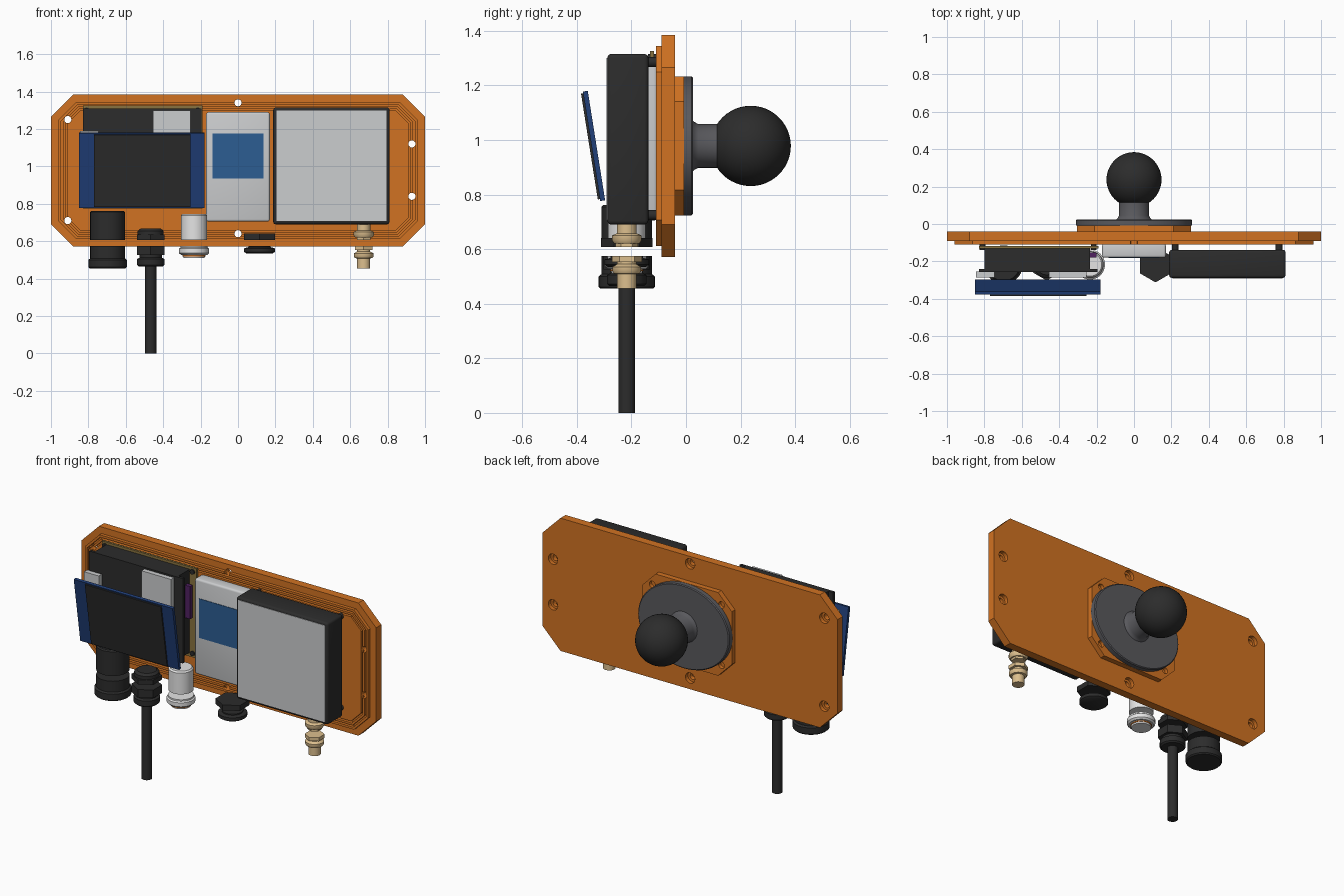
import bpy, bmesh, math
from mathutils import Matrix, Vector

cube = bpy.data.objects.get("Cube")
if cube:
    bpy.data.objects.remove(cube, do_unlink=True)


def material(name, rgb):
    m = bpy.data.materials.new(name)
    m.use_nodes = True
    m.diffuse_color = (*rgb, 1)
    m.node_tree.nodes["Principled BSDF"].inputs["Base Color"].default_value = (*rgb, 1)
    return m


ORANGE = material("orange", (0.64, 0.17, 0.016))
BLACK = material("black", (0.025, 0.025, 0.025))
LIGHT = material("light grey", (0.6, 0.61, 0.62))
GREY = material("dark grey", (0.1, 0.1, 0.11))
NAVY = material("navy blue", (0.015, 0.05, 0.19))
SCREEN = material("screen blue", (0.025, 0.11, 0.29))
BRASS = material("brass", (0.72, 0.52, 0.27))
OLIVE = material("olive", (0.25, 0.17, 0.05))
PURPLE = material("purple", (0.08, 0.015, 0.12))
WHITE = material("white", (0.78, 0.78, 0.78))


def finish(name, bm, mat, smooth=True):
    bmesh.ops.recalc_face_normals(bm, faces=bm.faces)
    mesh = bpy.data.meshes.new(name)
    bm.to_mesh(mesh)
    bm.free()
    ob = bpy.data.objects.new(name, mesh)
    bpy.context.collection.objects.link(ob)
    mesh.materials.append(mat)
    if smooth:
        bpy.ops.object.select_all(action="DESELECT")
        ob.select_set(True)
        bpy.context.view_layer.objects.active = ob
        bpy.ops.object.shade_smooth_by_angle(angle=math.radians(35))
    return ob


def box(name, mat, x, y, z, bevel=0):
    """Box from (min, max) pairs along each axis."""
    bm = bmesh.new()
    bmesh.ops.create_cube(bm, size=1)
    for v in bm.verts:
        v.co = [p[0] + (c + 0.5) * (p[1] - p[0]) for c, p in zip(v.co, (x, y, z))]
    if bevel:
        bmesh.ops.bevel(bm, geom=bm.edges[:], offset=bevel, segments=3,
                        profile=0.5, affect="EDGES")
    return finish(name, bm, mat, bevel > 0)


def octagon(hx, hz, c, inset=0):
    hx, hz, c = hx - inset, hz - inset, c - 0.586 * inset
    q = [(hx, hz - c), (hx - c, hz)]
    return (q + [(-x, z) for x, z in reversed(q)] + [(-x, -z) for x, z in q]
            + [(x, -z) for x, z in reversed(q)])


def slab(name, outline, y0, y1, inner=None):
    """Extrude an outline along y, optionally as a ring with an inner outline."""
    bm = bmesh.new()

    def loop(pts, y):
        return [bm.verts.new((x, y, z + MID)) for x, z in pts]

    def bridge(a, b):
        for i in range(len(a)):
            j = (i + 1) % len(a)
            bm.faces.new((a[i], a[j], b[j], b[i]))

    a, b = loop(outline, y0), loop(outline, y1)
    bridge(a, b)
    if inner:
        c, d = loop(inner, y0), loop(inner, y1)
        for pair in ((c, d), (a, c), (b, d)):
            bridge(*pair)
    else:
        bm.faces.new(a)
        bm.faces.new(b)
    return finish(name, bm, ORANGE, False)


def add_lathe(bm, profile, sides, matrix):
    """Turn (height, radius) points about z, then place with the matrix."""
    rings = []
    for h, r in profile:
        ang = [math.tau * (i / sides + 0.25) for i in range(sides)]
        rings.append([bm.verts.new(matrix @ Vector((r * math.cos(t), r * math.sin(t), h)))
                      for t in ang])
    for a, b in zip(rings, rings[1:]):
        for i in range(sides):
            j = (i + 1) % sides
            bm.faces.new((a[i], a[j], b[j], b[i]))
    bm.faces.new(rings[0])
    bm.faces.new(rings[-1])


def turned(name, mat, matrix, *parts):
    bm = bmesh.new()
    for sides, profile in parts:
        add_lathe(bm, profile, sides, matrix)
    return finish(name, bm, mat)


def along_y(x, z):
    return Matrix.Translation((x, 0, z)) @ Matrix.Rotation(-math.pi / 2, 4, "X")


def drill(targets, holes, parts):
    """Cut the same stepped holes through several slabs."""
    bm = bmesh.new()
    for x, z in holes:
        add_lathe(bm, parts, 20, along_y(x, z))
    cutter = finish("hole_cutter", bm, ORANGE, False)
    cutter.hide_render = True
    for ob in targets:
        mod = ob.modifiers.new("holes", "BOOLEAN")
        mod.operation, mod.solver, mod.object = "DIFFERENCE", "EXACT", cutter
        bpy.context.view_layer.objects.active = ob
        bpy.ops.object.modifier_apply(modifier=mod.name)
    bpy.data.objects.remove(cutter, do_unlink=True)


# Back plate with a grooved sealing lip
MID = 0.978
lid = (1, 0.407, 0.12)
plate = slab("back_plate", octagon(*lid), -0.09, -0.04)
lips = [slab("outer_lip", octagon(*lid, 0.04), -0.11, -0.0895, octagon(*lid, 0.054)),
        slab("middle_lip", octagon(*lid, 0.064), -0.11, -0.0895, octagon(*lid, 0.077)),
        slab("inner_plateau", octagon(*lid, 0.087), -0.11, -0.0895)]
screw_holes = [(-0.91, 1.25), (-0.91, 0.71), (0.93, 1.12), (0.93, 0.84), (0, 1.34), (0, 0.64)]
drill([plate] + lips, screw_holes,
      [(-0.2, 0.019), (-0.065, 0.019), (-0.064, 0.032), (-0.03, 0.032)])

# Ball mount on the back
pad = slab("mount_pad", octagon(0.305, 0.255, 0.093), -0.041, -0.008)
drill([pad], [(sx * 0.235, MID + sz * 0.185) for sx in (-1, 1) for sz in (-1, 1)],
      [(-0.03, 0.02), (0.02, 0.02)])
turned("mount_disc", GREY, along_y(0, MID) @ Matrix.Diagonal((0.31, 0.255, 1, 1)),
       (64, [(-0.008, 1), (0.02, 1), (0.025, 0.98)]))
turned("mount_stem", GREY, along_y(0, MID),
       (40, [(0.02, 0.1), (0.03, 0.088), (0.045, 0.08), (0.13, 0.08)]))
arc = [math.pi * (0.01 + 0.98 * i / 24) for i in range(25)]
turned("mount_ball", BLACK, along_y(0, MID),
       (48, [(0.237 - 0.147 * math.cos(t), 0.147 * math.sin(t)) for t in arc]))

# Square battery case on standoffs
box("battery_case", BLACK, (0.188, 0.81), (-0.288, -0.138), (0.69, 1.315), 0.014)
box("battery_front", LIGHT, (0.205, 0.795), (-0.291, -0.28), (0.707, 1.3))
for x in (0.22, 0.775):
    for z in (0.725, 1.285):
        turned("battery_standoff", BLACK, along_y(x, z), (16, [(-0.145, 0.018), (-0.105, 0.018)]))

# Centre module with label
box("centre_module", LIGHT, (-0.17, 0.17), (-0.18, -0.105), (0.705, 1.29), 0.012)
box("module_label", SCREEN, (-0.135, 0.135), (-0.183, -0.178), (0.935, 1.175))

# Circuit stack on the model's right
box("carrier_board", OLIVE, (-0.83, -0.19), (-0.132, -0.118), (0.775, 1.325))
box("computer_body", BLACK, (-0.8, -0.235), (-0.245, -0.132), (0.8, 1.31))
box("computer_cover", BLACK, (-0.83, -0.195), (-0.256, -0.24), (0.79, 1.31))
box("side_header", PURPLE, (-0.24, -0.2), (-0.178, -0.153), (1.03, 1.23))
box("large_port", LIGHT, (-0.455, -0.255), (-0.285, -0.254), (1.08, 1.3))
box("small_port", LIGHT, (-0.845, -0.745), (-0.285, -0.254), (1.08, 1.19))
for x in (-0.81, -0.215):
    for z in (0.8, 1.3):
        turned("board_standoff", BLACK, along_y(x, z), (16, [(-0.14, 0.015), (-0.105, 0.015)]))

# Tilted display
tilt = Matrix.Translation((0, -0.338, 0.978)) @ Matrix.Rotation(math.radians(9), 4, "X")
display = [box("display_board", NAVY, (-0.85, -0.18), (-0.008, 0.01), (-0.203, 0.203)),
           box("display_panel", BLACK, (-0.77, -0.255), (-0.016, -0.007), (-0.196, 0.196))]
for ob in display:
    ob.matrix_world = tilt

# Connectors: an inner nut and an outer body on either side of the wall gap
TOP, LOW = 0.607, 0.575


def connector(name, mat, x, *parts):
    return turned(name, mat, Matrix.Translation((x, -0.217, 0)), *parts)


connector("large_socket", BLACK, -0.697,
          (40, [(TOP, 0.093), (0.755, 0.093), (0.762, 0.086)]),
          (40, [(0.455, 0.096), (0.462, 0.103), (0.5, 0.103), (0.508, 0.093), (LOW, 0.093)]))
connector("cable_gland", BLACK, -0.467,
          (6, [(TOP, 0.085), (0.635, 0.085)]),
          (32, [(0.63, 0.07), (0.655, 0.07), (0.667, 0.055)]),
          (6, [(0.525, 0.085), (LOW, 0.085)]),
          (32, [(0.465, 0.064), (0.473, 0.073), (0.505, 0.073), (0.512, 0.06), (0.53, 0.06)]))
connector("cable", BLACK, -0.467, (24, [(0, 0.03), (0.48, 0.03)]))
connector("white_socket", WHITE, -0.235,
          (32, [(TOP, 0.07), (0.737, 0.07), (0.746, 0.062)]),
          (32, [(0.527, 0.07), (0.536, 0.08), (0.56, 0.08), (0.566, 0.072), (LOW, 0.072)]),
          (32, [(0.51, 0.056), (0.53, 0.06)]))
connector("socket_ring", ORANGE, -0.235, (32, [(0.519, 0.061), (0.525, 0.061)]))
connector("vent_plug", BLACK, 0.115,
          (6, [(TOP, 0.095), (0.64, 0.095)]),
          (32, [(0.535, 0.07), (0.543, 0.082), (0.562, 0.082), (0.568, 0.06), (LOW, 0.06)]))
connector("antenna_jack", BRASS, 0.672,
          (6, [(TOP, 0.042), (0.635, 0.042)]),
          (32, [(0.62, 0.046), (0.632, 0.054), (0.65, 0.054), (0.658, 0.036), (0.69, 0.036)]),
          (32, [(0.455, 0.035), (0.508, 0.035), (0.51, 0.047), (0.52, 0.053), (0.535, 0.053),
                (0.545, 0.035), (0.555, 0.035)]),
          (6, [(0.553, 0.055), (LOW, 0.055)]))
